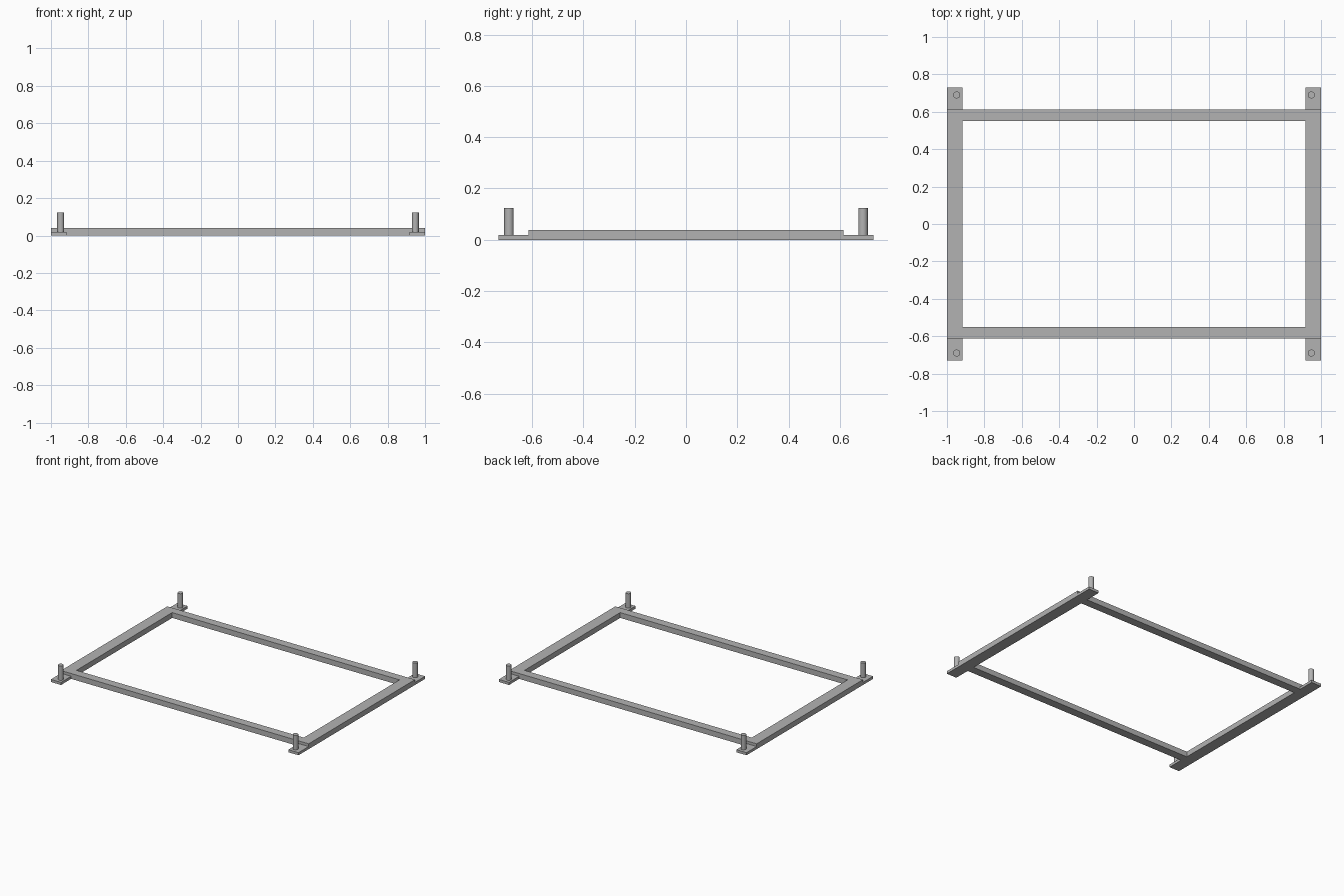
import bpy
import bmesh

cube = bpy.data.objects.get("Cube")
if cube:
    bpy.data.objects.remove(cube, do_unlink=True)

# Overall dimensions
HALF_X, HALF_Y = 1.0, 0.73
INNER_X = 0.918
RAIL_OUT, RAIL_IN = 0.613, 0.552
TAB_H, FRAME_H, PEG_TOP = 0.019, 0.039, 0.124
PEG_X, PEG_Y, PEG_R = 0.948, 0.69, 0.0185

grey = bpy.data.materials.new("grey metal")
grey.use_nodes = True
colour = (0.45, 0.45, 0.45, 1)
grey.diffuse_color = colour
grey.node_tree.nodes["Principled BSDF"].inputs["Base Color"].default_value = colour


def finish(name, bm, axes):
    """Turn a bmesh into a named object mirrored about the world origin."""
    bmesh.ops.recalc_face_normals(bm, faces=bm.faces)
    mesh = bpy.data.meshes.new(name)
    bm.to_mesh(mesh)
    bm.free()
    mesh.materials.append(grey)
    obj = bpy.data.objects.new(name, mesh)
    bpy.context.collection.objects.link(obj)
    mirror = obj.modifiers.new("Mirror", 'MIRROR')
    mirror.use_axis = axes
    mirror.use_mirror_merge = False
    return obj


def extruded(name, profile, offset, axes):
    """Extrude a closed outline along x."""
    bm = bmesh.new()
    face = bm.faces.new([bm.verts.new(p) for p in profile])
    result = bmesh.ops.extrude_face_region(bm, geom=[face], use_keep_orig=True)
    moved = [v for v in result["geom"] if isinstance(v, bmesh.types.BMVert)]
    bmesh.ops.translate(bm, verts=moved, vec=(offset, 0, 0))
    return finish(name, bm, axes)


# Side bars, stepped down to thin mounting tabs at both ends
half = [(HALF_Y, 0), (HALF_Y, TAB_H), (RAIL_OUT, TAB_H), (RAIL_OUT, FRAME_H)]
outline = half + [(-y, z) for y, z in reversed(half)]
extruded("side_bars", [(INNER_X, y, z) for y, z in outline],
         HALF_X - INNER_X, (True, False, False))

# Front and back cross rails between the side bars
rail = [(RAIL_IN, 0), (RAIL_OUT, 0), (RAIL_OUT, FRAME_H), (RAIL_IN, FRAME_H)]
extruded("cross_rails", [(-INNER_X, y, z) for y, z in rail],
         2 * INNER_X, (False, True, False))

# Upright round pegs on the four tabs
bm = bmesh.new()
bmesh.ops.create_cone(bm, cap_ends=True, segments=32, radius1=PEG_R,
                      radius2=PEG_R, depth=PEG_TOP - TAB_H)
bmesh.ops.translate(bm, verts=bm.verts,
                    vec=(PEG_X, PEG_Y, (PEG_TOP + TAB_H) / 2))
pegs = finish("corner_pegs", bm, (True, True, False))
bpy.context.view_layer.objects.active = pegs
pegs.select_set(True)
bpy.ops.object.shade_smooth_by_angle()
